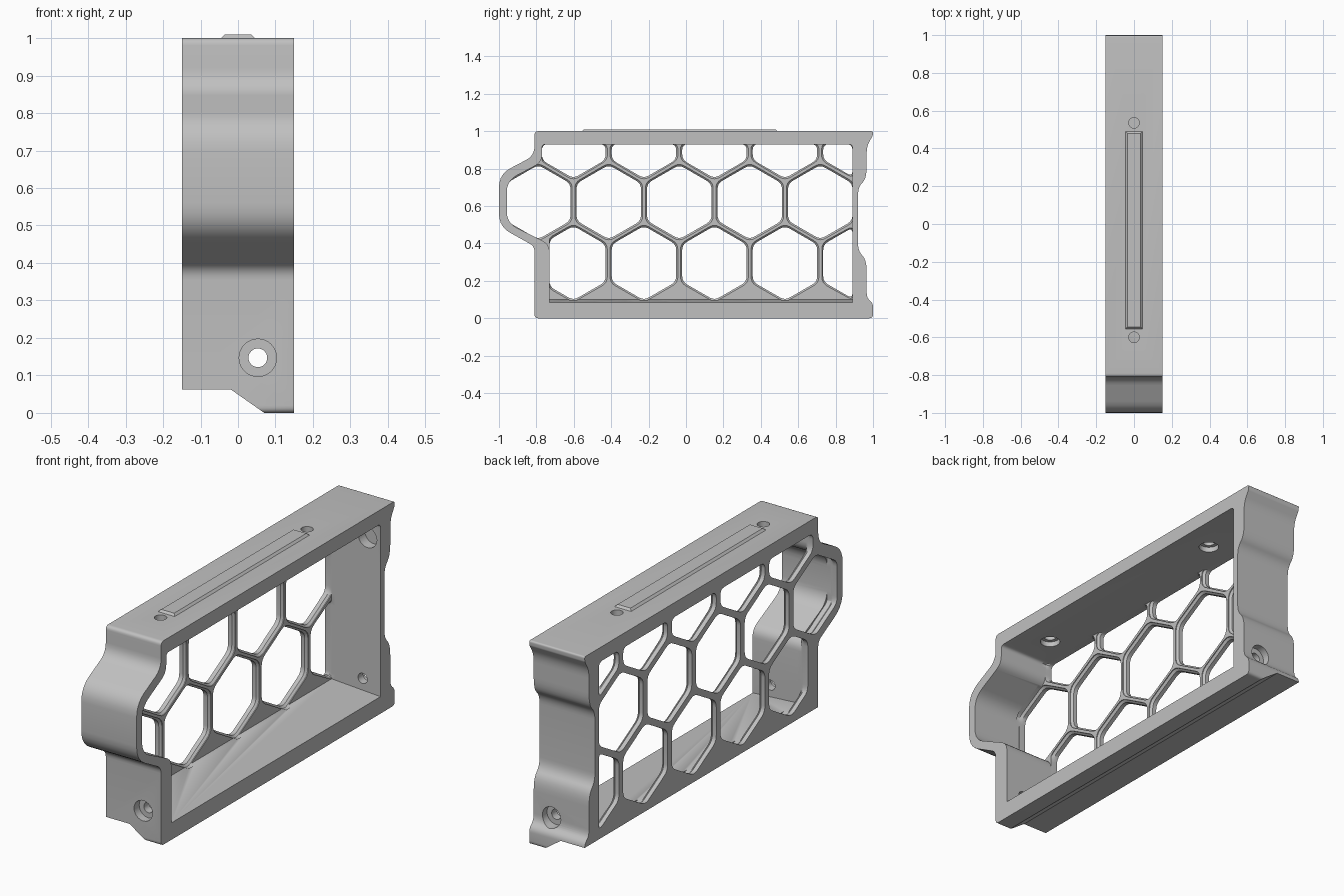
import bpy, bmesh, math
from mathutils import Vector

cube = bpy.data.objects.get("Cube")
if cube:
    bpy.data.objects.remove(cube, do_unlink=True)

grey = bpy.data.materials.new("light grey plastic")
grey.use_nodes = True
grey.diffuse_color = (0.53, 0.53, 0.53, 1)
grey.node_tree.nodes["Principled BSDF"].inputs["Base Color"].default_value = grey.diffuse_color

HALF = 0.15          # half of the case width
PANEL = -0.115       # inner face of the honeycomb panel
TOP, BACK = 0.93, 0.89


def rounded(corners, steps=5):
    """Round each (y, z, tangent length) corner of a closed profile."""
    out = []
    for i, (y, z, r) in enumerate(corners):
        p = Vector((y, z))
        a = Vector(corners[i - 1][:2]) - p
        b = Vector(corners[(i + 1) % len(corners)][:2]) - p
        if r == 0:
            out.append(p)
            continue
        a = p + a.normalized() * min(r, a.length * 0.45)
        b = p + b.normalized() * min(r, b.length * 0.45)
        for s in range(steps + 1):
            t = s / steps
            out.append(a * (1 - t) ** 2 + p * 2 * t * (1 - t) + b * t * t)
    return out


def loft(name, rings):
    """Solid through rings of 3D points with equal counts."""
    bm = bmesh.new()
    loops = [[bm.verts.new(p) for p in ring] for ring in rings]
    n = len(loops[0])
    for lo, hi in zip(loops, loops[1:]):
        for i in range(n):
            j = (i + 1) % n
            bm.faces.new((lo[i], lo[j], hi[j], hi[i]))
    bm.faces.new(loops[0])
    bm.faces.new(loops[-1])
    bmesh.ops.recalc_face_normals(bm, faces=bm.faces)
    mesh = bpy.data.meshes.new(name)
    bm.to_mesh(mesh)
    bm.free()
    mesh.materials.append(grey)
    obj = bpy.data.objects.new(name, mesh)
    bpy.context.collection.objects.link(obj)
    return obj


def at_x(profile, x):
    return [(x, p[0], p[1]) for p in profile]


def circle(centre, radius, axis):
    ring = []
    for i in range(32):
        a = math.tau * i / 32
        c, s = radius * math.cos(a), radius * math.sin(a)
        offset = (c, 0, s) if axis == "y" else (c, s, 0)
        ring.append(Vector(centre) + Vector(offset))
    return ring


def drill(name, start, end, radius):
    axis = "y" if start[1] != end[1] else "z"
    return loft(name, [circle(start, radius, axis), circle(end, radius, axis)])


def clip(poly, axis, limit, sign):
    """Keep the part of a convex polygon where sign * coordinate <= sign * limit."""
    out = []
    for i, q in enumerate(poly):
        p = poly[i - 1]
        dp, dq = sign * (p[axis] - limit), sign * (q[axis] - limit)
        if dp * dq < 0:
            out.append(p.lerp(q, dp / (dp - dq)))
        if dq <= 0:
            out.append(q)
    return out


# Outer shell of the case
outline = [(-0.81, 0, 0.02), (-0.81, 0.385, 0.03), (-1, 0.49, 0.07), (-1, 0.77, 0.07),
           (-0.81, 0.87, 0.05), (-0.81, 1, 0.02), (1, 1, 0.01), (0.998, 0.975, 0.005),
           (0.966, 0.92, 0.04), (0.966, 0.75, 0.06), (0.92, 0.7, 0.04), (0.92, 0.36, 0.04),
           (0.966, 0.31, 0.06), (0.966, 0.11, 0.03), (1, 0.08, 0.02), (1, 0, 0.02)]
shell = rounded(outline)
case = loft("honeycomb_case", [at_x(shell, -HALF), at_x(shell, HALF)])
cutters = []

# Hollow interior, with the floor rising gently towards the panel
inner = rounded([(-0.73, 0.08, 0), (-0.73, 0.395, 0.04), (-0.958, 0.51, 0.06),
                 (-0.958, 0.735, 0.06), (-0.77, 0.835, 0.04), (-0.77, TOP, 0.02),
                 (BACK, TOP, 0.02), (BACK, 0.08, 0)])
far = [(y, 0.1 if z < 0.09 else z) for y, z in inner]
cutters.append(loft("interior_cutter", [at_x(far, PANEL), at_x(inner, 0.2)]))

# Raised, sloped underside leaving a foot rail on the open side
under = [(-0.3, 0.063), (-0.02, 0.063), (0.07, 0), (0.07, -0.1), (-0.3, -0.1)]
cutters.append(loft("underside_cutter", [[(x, y, z) for x, z in under] for y in (-1.2, 1.2)]))

# Honeycomb openings, flared on the inner side
PITCH, RADIUS = 0.377, 0.199
rows = [(0.295, -0.602, -0.73), (0.621, -0.79, -0.957), (0.947, -0.602, -0.77)]
for z0, first, front in rows:
    for k in range(5):
        y0 = first + k * PITCH
        poly = [Vector((y0 + RADIUS * math.sin(i * math.pi / 3),
                        z0 + RADIUS * math.cos(i * math.pi / 3))) for i in range(6)]
        for axis, limit, sign in ((0, front, -1), (0, BACK, 1), (1, TOP, 1)):
            poly = clip(poly, axis, limit, sign)
        hole = rounded([(p.x, p.y, 0.03) for p in poly], 4)
        mid = sum(hole, Vector((0, 0))) / len(hole)
        wide = []
        for p in hole:
            q = p + (p - mid).normalized() * 0.01
            wide.append((min(max(q.x, front), BACK), min(q.y, TOP)))
        cutters.append(loft("cell_cutter", [at_x(hole, -0.2), at_x(hole, PANEL - 0.014),
                                            at_x(wide, PANEL - 0.004), at_x(wide, PANEL + 0.02)]))

# Screw holes through both end walls, with counterbores outside
HX, HZ = 0.053, 0.147
cutters.append(drill("end_screw_cutter", (HX, -1.1, HZ), (HX, 1.1, HZ), 0.025))
cutters.append(drill("front_bore_cutter", (HX, -0.9, HZ), (HX, -0.77, HZ), 0.05))
cutters.append(drill("back_bore_cutter", (HX, 0.93, HZ), (HX, 1.1, HZ), 0.05))

# Blind pocket inside the upper back wall
cutters.append(drill("pocket_cutter", (0.08, 0.8, 0.845), (0.08, 0.94, 0.845), 0.05))

# Screw holes in the top wall, wider below
for y in (-0.6, 0.535):
    cutters.append(drill("top_screw_cutter", (0, y, 0.9), (0, y, 1.1), 0.028))
    cutters.append(drill("top_bore_cutter", (0, y, 0.9), (0, y, 0.955), 0.045))

# Cut everything, then remove the cutters
bpy.context.view_layer.objects.active = case
for cutter in cutters:
    cutter.hide_render = True
    mod = case.modifiers.new("cut", "BOOLEAN")
    mod.operation = "DIFFERENCE"
    mod.solver = "EXACT"
    mod.object = cutter
    bpy.ops.object.modifier_apply(modifier=mod.name)
    bpy.data.objects.remove(cutter, do_unlink=True)

# Raised label strip on the top
def strip_ring(w, z, inset):
    y0, y1 = -0.555 + inset, 0.49 - inset
    return [(-w, y0, z), (w, y0, z), (w, y1, z), (-w, y1, z)]


loft("top_strip", [strip_ring(0.045, 0.99, 0), strip_ring(0.045, 1.0, 0),
                   strip_ring(0.035, 1.01, 0.01)])

# Smooth the rounded corners and keep the edges sharp
bpy.ops.object.select_all(action="DESELECT")
case.select_set(True)
bpy.context.view_layer.objects.active = case
bpy.ops.object.shade_smooth_by_angle(angle=math.radians(30))
